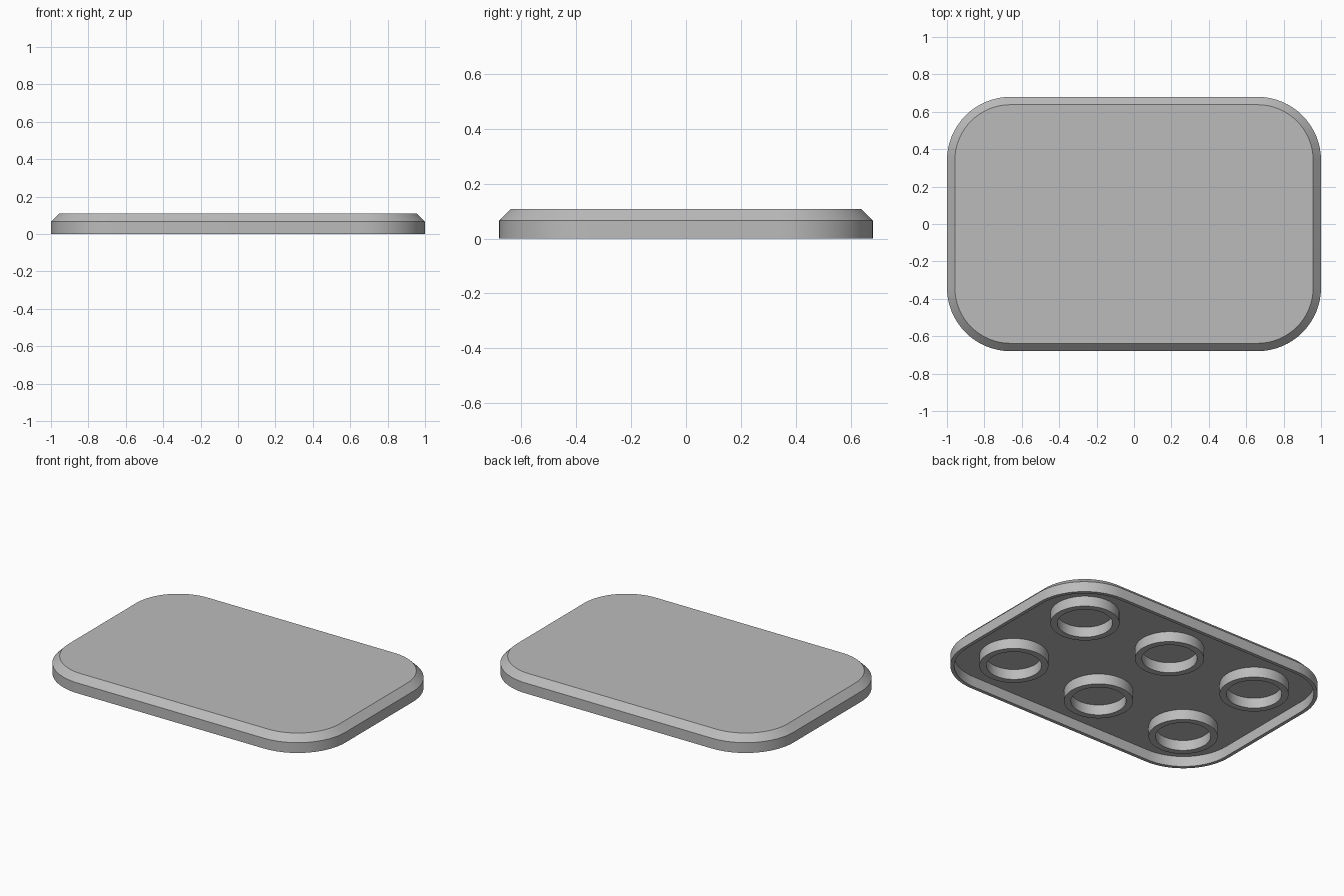
import bpy, bmesh, math

if "Cube" in bpy.data.objects:
    bpy.data.objects.remove(bpy.data.objects["Cube"], do_unlink=True)

grey = bpy.data.materials.new("light_grey")
grey.use_nodes = True
COLOR = (0.5, 0.5, 0.5, 1)
grey.diffuse_color = COLOR
grey.node_tree.nodes["Principled BSDF"].inputs["Base Color"].default_value = COLOR

HALF_X, HALF_Y, CORNER = 1.0, 0.68, 0.34
TOP, SHOULDER, ROOF = 0.108, 0.066, 0.066
CHAMFER, WALL = 0.042, 0.022
PITCH = 0.64


def rounded_loop(inset, z, steps=16):
    """Rounded rectangle, shrunk evenly by inset."""
    points = []
    r = CORNER - inset
    for q, (sx, sy) in enumerate([(1, 1), (-1, 1), (-1, -1), (1, -1)]):
        for i in range(steps + 1):
            a = (q + i / steps) * math.pi / 2
            points.append((sx * (HALF_X - CORNER) + r * math.cos(a),
                           sy * (HALF_Y - CORNER) + r * math.sin(a), z))
    return points


def circle_loop(radius, z, sides=64):
    return [(radius * math.cos(2 * math.pi * i / sides),
             radius * math.sin(2 * math.pi * i / sides), z) for i in range(sides)]


def skin(name, loops, capped, location=(0, 0, 0)):
    """Join successive loops with quads, then cap the ends or close the ring."""
    bm = bmesh.new()
    rows = [[bm.verts.new(p) for p in loop] for loop in loops]
    pairs = list(zip(rows, rows[1:]))
    if capped:
        bm.faces.new(rows[0])
        bm.faces.new(rows[-1])
    else:
        pairs.append((rows[-1], rows[0]))
    for a, b in pairs:
        for i in range(len(a)):
            j = (i + 1) % len(a)
            bm.faces.new((a[i], a[j], b[j], b[i]))
    bmesh.ops.recalc_face_normals(bm, faces=bm.faces)
    mesh = bpy.data.meshes.new(name)
    bm.to_mesh(mesh)
    bm.free()
    mesh.materials.append(grey)
    obj = bpy.data.objects.new(name, mesh)
    obj.location = location
    bpy.context.collection.objects.link(obj)
    bpy.ops.object.select_all(action="DESELECT")
    obj.select_set(True)
    bpy.context.view_layer.objects.active = obj
    bpy.ops.object.shade_smooth_by_angle(angle=math.radians(30))
    return obj


# Chamfered plate, hollow underneath
skin("plate_shell", [
    rounded_loop(CHAMFER, TOP),
    rounded_loop(0, SHOULDER),
    rounded_loop(0, 0),
    rounded_loop(WALL, 0),
    rounded_loop(WALL, ROOF),
], capped=True)

# Six socket rings under the plate
for row in (-0.5, 0.5):
    for col in (-1, 0, 1):
        skin("socket_ring", [
            circle_loop(0.2, ROOF + 0.005), circle_loop(0.2, 0),
            circle_loop(0.16, 0), circle_loop(0.16, ROOF + 0.005),
        ], capped=False, location=(col * PITCH, row * PITCH, 0))
